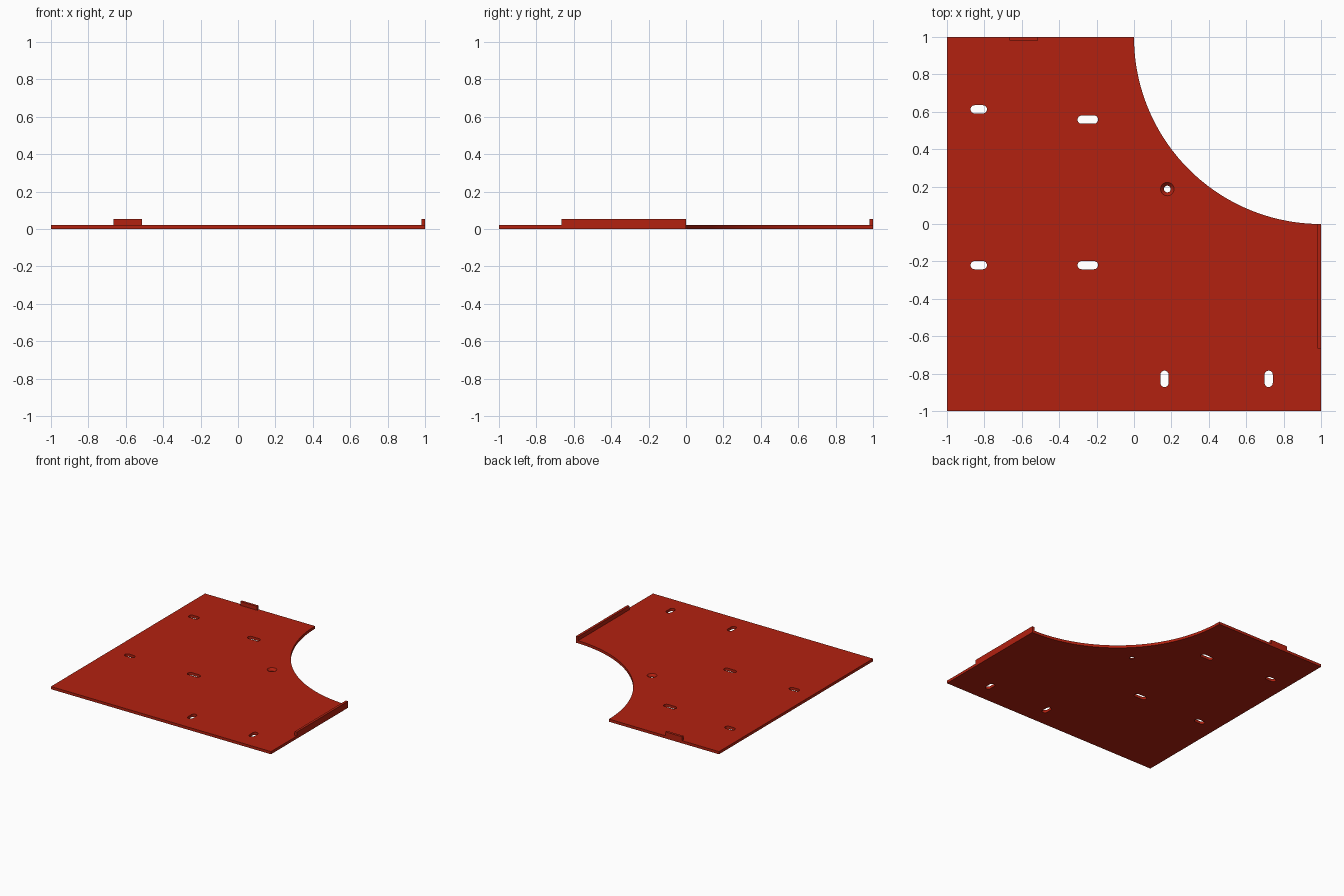
import bpy, bmesh
from math import cos, sin, pi

THICK, TAB_TOP, LIP = 0.022, 0.054, 0.02

old = bpy.data.objects.get("Cube")
if old:
    bpy.data.objects.remove(old, do_unlink=True)

red = bpy.data.materials.new("red paint")
red.use_nodes = True
colour = (0.45, 0.015, 0.005, 1)
red.diffuse_color = colour
red.node_tree.nodes["Principled BSDF"].inputs["Base Color"].default_value = colour


def arc(cx, cy, r, start, end, n):
    return [(cx + r * cos(start + (end - start) * i / n),
             cy + r * sin(start + (end - start) * i / n)) for i in range(n + 1)]


def loft(bm, rings):
    """Closed solid through (outline, height) rings, bottom to top."""
    loops = [[bm.verts.new((x, y, z)) for x, y in pts] for pts, z in rings]
    bm.faces.new(loops[0][::-1])
    bm.faces.new(loops[-1])
    n = len(loops[0])
    for a, b in zip(loops, loops[1:]):
        for i in range(n):
            j = (i + 1) % n
            bm.faces.new((a[i], a[j], b[j], b[i]))


def make_object(name, bm):
    bmesh.ops.recalc_face_normals(bm, faces=bm.faces)
    mesh = bpy.data.meshes.new(name)
    bm.to_mesh(mesh)
    bm.free()
    mesh.materials.append(red)
    ob = bpy.data.objects.new(name, mesh)
    bpy.context.collection.objects.link(ob)
    return ob


def slot(cx, cy, half, r, upright=False):
    """Outline of a round-ended slot."""
    pts = arc(half, 0, r, -pi / 2, pi / 2, 12) + arc(-half, 0, r, pi / 2, 3 * pi / 2, 12)
    return [(cx - y, cy + x) if upright else (cx + x, cy + y) for x, y in pts]


# Square plate with a round bite out of its back left corner
bm = bmesh.new()
outline = [(-1, -1), (1, -1)] + arc(1, 1, 1, 3 * pi / 2, pi, 64) + [(-1, 1)]
loft(bm, [(outline, 0), (outline, THICK)])
plate = make_object("plate", bm)

# Cutters: mounting slots
bm = bmesh.new()
slots = [slot(-0.83, 0.613, 0.022, 0.022), slot(-0.247, 0.558, 0.033, 0.022),
         slot(-0.83, -0.22, 0.022, 0.022), slot(-0.247, -0.22, 0.033, 0.022),
         slot(0.163, -0.828, 0.022, 0.022, True), slot(0.72, -0.828, 0.022, 0.022, True)]
for pts in slots:
    loft(bm, [(pts, -0.1), (pts, 0.1)])

# Cutter: countersunk screw hole
levels = [(0.018, -0.1), (0.018, 0.003), (0.036, THICK), (0.036, 0.1)]
loft(bm, [(arc(0.178, 0.187, r, 0, 2 * pi, 32)[:-1], z) for r, z in levels])
cutter = make_object("hole_cutter", bm)
cutter.hide_render = True

cut = plate.modifiers.new("holes", "BOOLEAN")
cut.operation, cut.solver, cut.object = "DIFFERENCE", "EXACT", cutter
bpy.context.view_layer.objects.active = plate
plate.select_set(True)
bpy.ops.object.modifier_apply(modifier=cut.name)
bpy.data.objects.remove(cutter, do_unlink=True)
bpy.ops.object.shade_smooth_by_angle(angle=pi / 6)

# Upright lips on the back and left edges
for name, x0, x1, y0, y1 in [("back_lip", -0.665, -0.512, 1 - LIP, 1),
                             ("left_lip", 1 - LIP, 1, -0.665, 0)]:
    bm = bmesh.new()
    rect = [(x0, y0), (x1, y0), (x1, y1), (x0, y1)]
    loft(bm, [(rect, THICK), (rect, TAB_TOP)])
    make_object(name, bm)
